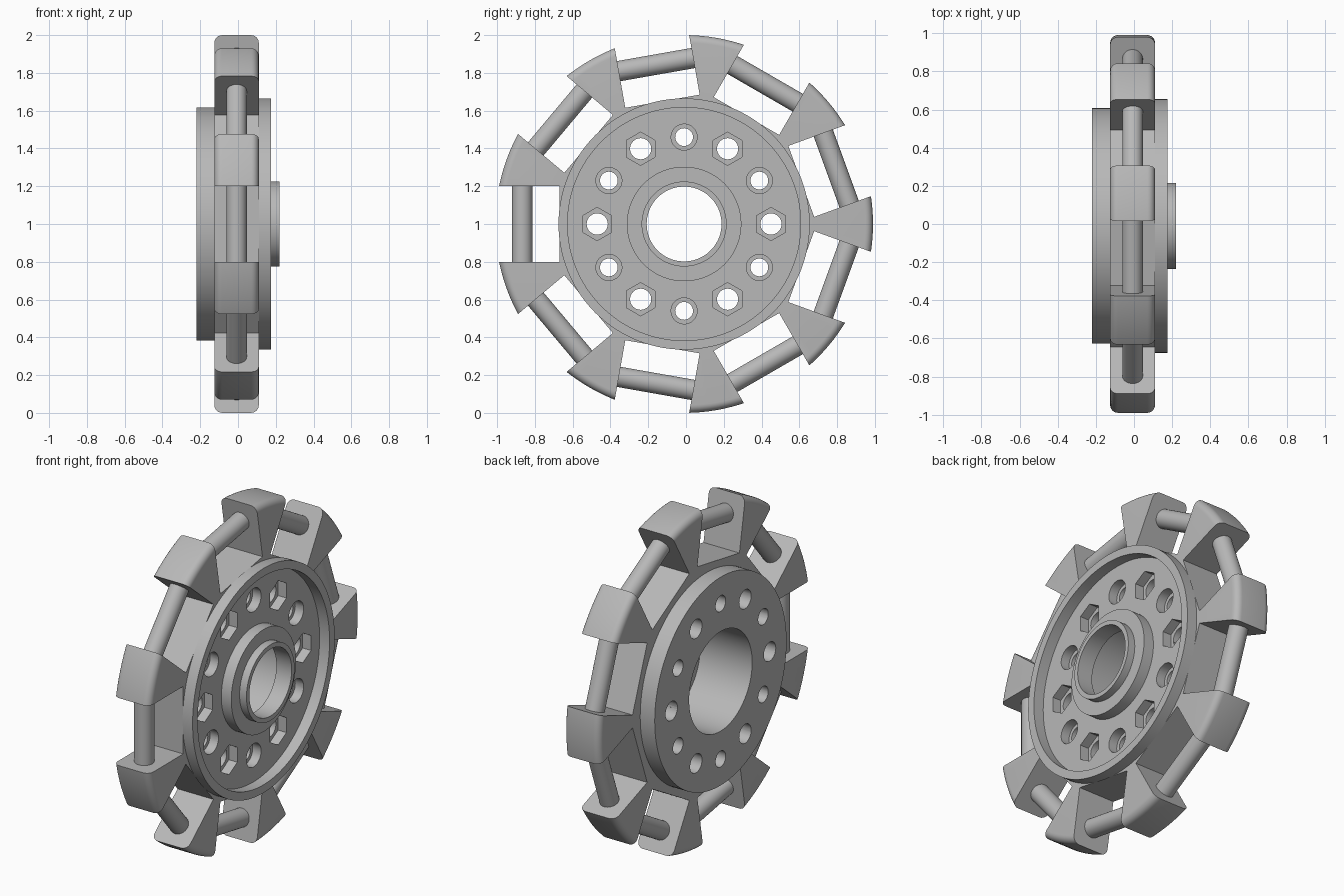
import bpy
import bmesh
from math import sin, cos, pi, radians
from mathutils import Matrix, Vector

if "Cube" in bpy.data.objects:
    bpy.data.objects.remove(bpy.data.objects["Cube"])

LUGS = 9
AXLE = Vector((0, -0.01, 1.0))       # wheel centre, axle along x
MID, LEFT, RIGHT = -0.0075, -0.125, 0.11   # tread centre and side planes

steel = bpy.data.materials.new("grey steel")
steel.use_nodes = True
GREY = (0.48, 0.48, 0.48, 1)
steel.diffuse_color = GREY
steel.node_tree.nodes["Principled BSDF"].inputs["Base Color"].default_value = GREY


def revolve(bm, profile, n, cy=0, cz=0, start=0, closed=True):
    """Spin (x, radius) points round an x-parallel axis; open profiles get caps."""
    rings = []
    for x, r in profile:
        angles = [start + 2 * pi * i / n for i in range(n)]
        rings.append([bm.verts.new((x, cy + r * cos(a), cz + r * sin(a))) for a in angles])
    pairs = list(zip(rings, rings[1:]))
    if closed:
        pairs.append((rings[-1], rings[0]))
    else:
        bm.faces.new(rings[0])
        bm.faces.new(rings[-1])
    for a, b in pairs:
        for i in range(n):
            j = (i + 1) % n
            bm.faces.new((a[i], a[j], b[j], b[i]))


def finish(bm, name):
    bmesh.ops.recalc_face_normals(bm, faces=bm.faces)
    mesh = bpy.data.meshes.new(name)
    bm.to_mesh(mesh)
    bm.free()
    obj = bpy.data.objects.new(name, mesh)
    obj.location = AXLE
    mesh.materials.append(steel)
    bpy.context.collection.objects.link(obj)
    return obj


def activate(obj):
    bpy.ops.object.select_all(action='DESELECT')
    obj.select_set(True)
    bpy.context.view_layer.objects.active = obj


def cut(obj, cutter):
    cutter.hide_render = True
    bpy.context.view_layer.update()
    mod = obj.modifiers.new("cut", 'BOOLEAN')
    mod.operation, mod.solver, mod.object = 'DIFFERENCE', 'EXACT', cutter
    activate(obj)
    bpy.ops.object.modifier_apply(modifier=mod.name)
    bpy.data.objects.remove(cutter)


def smooth(obj):
    activate(obj)
    bpy.ops.object.shade_smooth_by_angle(angle=radians(25))


# Tread ring: rounded rim, sliced into lugs by square slots
FILLET = 0.04
arc = [radians(a) for a in range(0, 91, 15)]
profile = [(LEFT, 0.6)]
profile += [(LEFT + FILLET * (1 - cos(a)), 1 - FILLET * (1 - sin(a))) for a in arc]
profile += [(RIGHT - FILLET * (1 - cos(a)), 1 - FILLET * (1 - sin(a))) for a in reversed(arc)]
profile += [(RIGHT, 0.63)]
bm = bmesh.new()
revolve(bm, profile, 144)
tread = finish(bm, "lug_ring")

slot_angles = [2 * pi * (i + 0.5) / LUGS for i in range(LUGS)]
bm = bmesh.new()
for a in slot_angles:
    bmesh.ops.create_cube(bm, size=1, matrix=Matrix.Rotation(a, 4, 'X')
                          @ Matrix.Translation((0, 0.96, 0))
                          @ Matrix.Diagonal((0.4, 0.6, 0.4, 1)))
cut(tread, finish(bm, "slot_cutter"))
smooth(tread)

# Rods bridging each slot
bm = bmesh.new()
for a in slot_angles:
    bmesh.ops.create_cone(bm, cap_ends=True, segments=32, radius1=0.054, radius2=0.054,
                          depth=0.42, matrix=Matrix.Rotation(a, 4, 'X')
                          @ Matrix.Translation((MID, 0.857, 0)))
smooth(finish(bm, "slot_rods"))

# Wheel disc: raised rim, dished face, stepped hub and wide rear bore
bm = bmesh.new()
revolve(bm, [(-0.22, 0.295), (-0.22, 0.617), (-0.05, 0.617), (-0.05, 0.645),
             (RIGHT, 0.645), (RIGHT, 0.665), (0.175, 0.665), (0.175, 0.617),
             (RIGHT, 0.617), (RIGHT, 0.303), (0.175, 0.303), (0.175, 0.225),
             (0.22, 0.225), (0.22, 0.198), (0.12, 0.198), (0.12, 0.295)], 144)
disc = finish(bm, "wheel_disc")

# Bolt holes, alternating hexagonal and round recesses
holes, recesses = bmesh.new(), bmesh.new()
for i in range(12):
    a = i * pi / 6
    y, z = 0.46 * cos(a), 0.46 * sin(a)
    hexagonal = i % 2 == 0
    r = 0.056 if hexagonal else 0.047
    revolve(holes, [(-0.3, r), (0.3, r)], 32, y, z, closed=False)
    r, n = (0.088, 6) if hexagonal else (0.069, 32)
    revolve(recesses, [(0.055, r), (0.3, r)], n, y, z, start=pi / 2, closed=False)
cut(disc, finish(holes, "hole_cutter"))
cut(disc, finish(recesses, "recess_cutter"))
smooth(disc)
